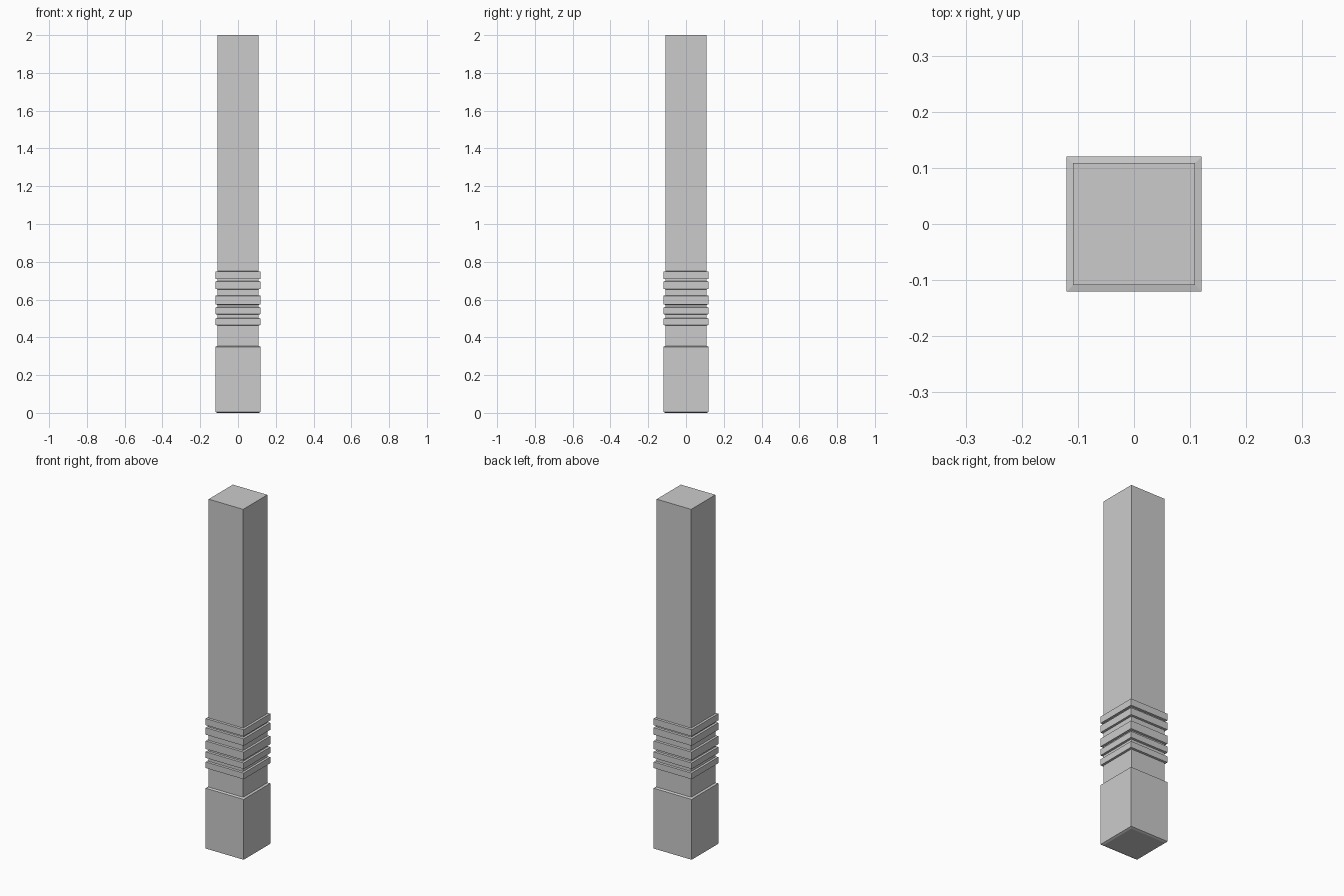
import bpy, bmesh

if "Cube" in bpy.data.objects:
    bpy.data.objects.remove(bpy.data.objects["Cube"])

def square_column(name, profile):
    """Stack of square sections (half width, height) skinned into a closed solid."""
    bm = bmesh.new()
    rings = [[bm.verts.new((sx * h, sy * h, z))
              for sx, sy in ((-1, -1), (1, -1), (1, 1), (-1, 1))]
             for h, z in profile]
    for a, b in zip(rings, rings[1:]):
        for i in range(4):
            j = (i + 1) % 4
            bm.faces.new((a[i], a[j], b[j], b[i]))
    bm.faces.new(rings[0][::-1])
    bm.faces.new(rings[-1])
    mesh = bpy.data.meshes.new(name)
    bm.to_mesh(mesh)
    bm.free()
    obj = bpy.data.objects.new(name, mesh)
    bpy.context.collection.objects.link(obj)

SHAFT, WIDE = 0.109, 0.12

# Plinth block with slightly eased edges, then the plain neck
profile = [(SHAFT, 0), (WIDE, 0.005), (WIDE, 0.35), (SHAFT, 0.355)]

# Five raised bands
for low, high in ((0.465, 0.5), (0.523, 0.558), (0.574, 0.62),
                  (0.656, 0.696), (0.71, 0.748)):
    profile += [(SHAFT, low - 0.002), (WIDE, low), (WIDE, high), (SHAFT, high + 0.002)]

# Plain upper shaft
profile.append((SHAFT, 2))
square_column("post", profile)
